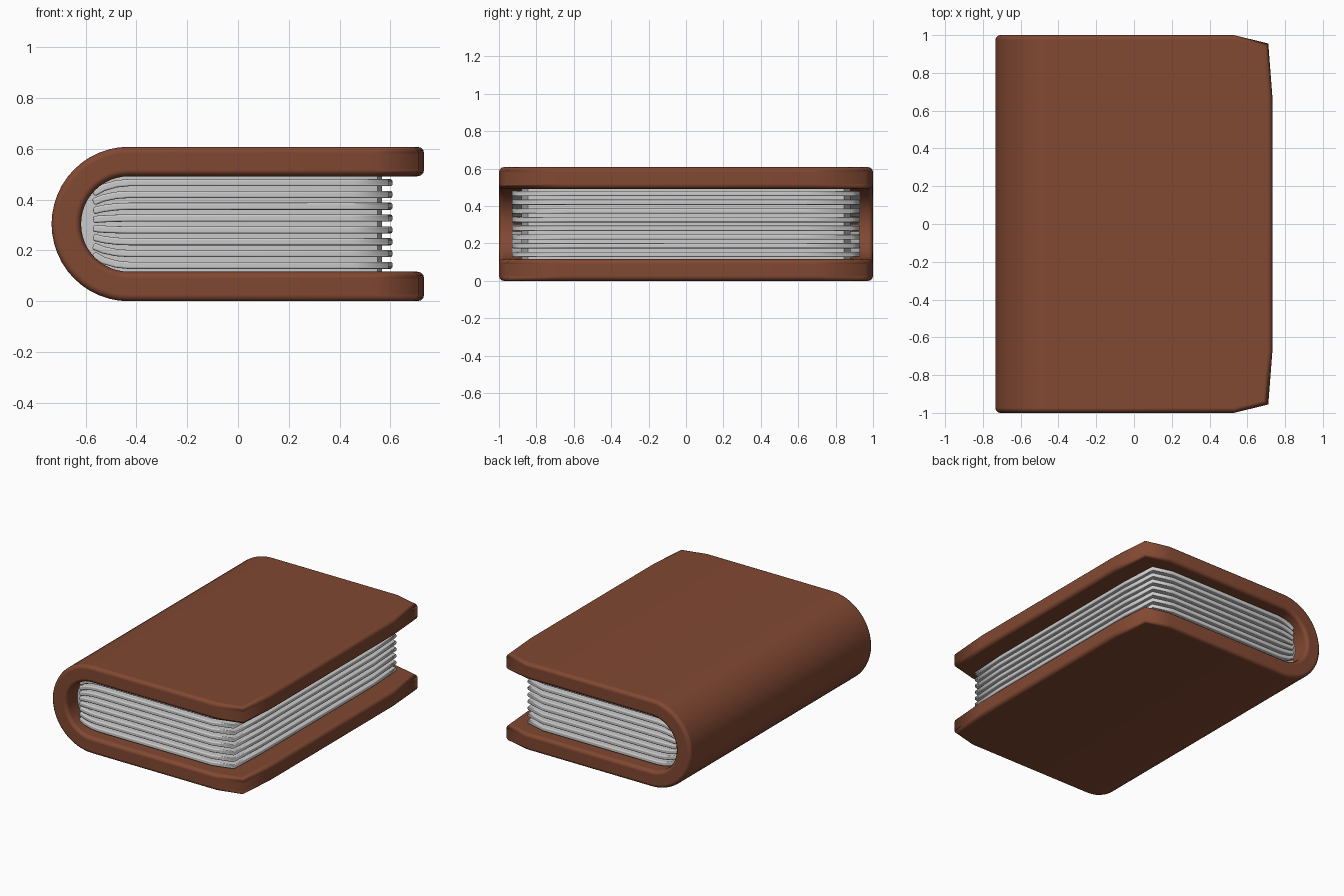
import bpy, bmesh, math

if "Cube" in bpy.data.objects:
    bpy.data.objects.remove(bpy.data.objects["Cube"])

CZ = 0.304      # mid height of the book
SPINE_X = -0.43  # centre of the rounded spine


def material(name, rgb):
    m = bpy.data.materials.new(name)
    m.diffuse_color = (*rgb, 1)
    m.use_nodes = True
    m.node_tree.nodes["Principled BSDF"].inputs["Base Color"].default_value = m.diffuse_color
    return m


def finish(name, bm, mat=None):
    me = bpy.data.meshes.new(name)
    bm.to_mesh(me)
    bm.free()
    for p in me.polygons:
        p.use_smooth = True
    ob = bpy.data.objects.new(name, me)
    bpy.context.collection.objects.link(ob)
    if mat:
        me.materials.append(mat)
    return ob


def sheet(name, rows, thickness, bevel, setback, mat=None):
    """Thick sheet through rows of (x, z, half_width); fore-edge rows (x > 0.5) bow out."""
    bm = bmesh.new()
    grid = []
    for x, z, w, fore in rows:
        grid.append([bm.verts.new((x - (setback if fore and abs(t) == 1 else 0), t * w, z))
                     for t in (-1, -0.7, 0, 0.7, 1)])
    for a, b in zip(grid, grid[1:]):
        for i in range(4):
            bm.faces.new((a[i], a[i + 1], b[i + 1], b[i]))
    ob = finish(name, bm, mat)
    so = ob.modifiers.new("thickness", 'SOLIDIFY')
    so.thickness = thickness
    so.offset = 0
    so.use_even_offset = True
    be = ob.modifiers.new("round_rim", 'BEVEL')
    be.width = bevel
    be.segments = 3
    be.limit_method = 'ANGLE'
    be.angle_limit = math.radians(75)
    be.harden_normals = True
    return ob


# Leather cover: bottom board, round spine, top board
leather = material("leather", (0.22, 0.065, 0.032))
R = 0.246
rows = [(0.733, CZ - R, 0.955, True), (0.53, CZ - R, 1, False)]
for i in range(25):
    a = -math.pi / 2 - math.pi * i / 24
    rows.append((SPINE_X + R * math.cos(a), CZ + R * math.sin(a), 1, False))
rows += [(0.53, CZ + R, 1, False), (0.733, CZ + R, 0.955, True)]
sheet("cover", rows, 0.116, 0.026, 0.022, leather)

# Protruding pages, pinched together toward the spine
for k in range(8):
    d = (k - 3.5) * 0.0465
    rows = [(0.608, CZ + d, 0.89, True), (0.45, CZ + d, 0.93, False)]
    for x, f in ((-0.43, 1), (-0.48, 0.97), (-0.53, 0.88), (-0.57, 0.74)):
        rows.append((x, CZ + d * f, 0.93, False))
    sheet(f"page_{k + 1}", rows, 0.028, 0.008, 0.015)

# Recessed page block filling the gaps and the spine hollow
r = 0.188
stations = [(SPINE_X - r * math.cos(math.pi / 2 * i / 12),
             max(r * math.sin(math.pi / 2 * i / 12), 0.004), 0.88) for i in range(13)]
stations += [(0.42, r, 0.88), (0.55, r, 0.845), (0.568, r, 0.62)]
bm = bmesh.new()
rings = [[bm.verts.new((x, sy * w, CZ + sz * h))
          for sy, sz in ((-1, -1), (1, -1), (1, 1), (-1, 1))] for x, h, w in stations]
for a, b in zip(rings, rings[1:]):
    for i in range(4):
        j = (i + 1) % 4
        bm.faces.new((a[i], a[j], b[j], b[i]))
bm.faces.new(rings[0])
bm.faces.new(rings[-1])
bmesh.ops.recalc_face_normals(bm, faces=bm.faces)
core = finish("page_block", bm)
core.select_set(True)
bpy.context.view_layer.objects.active = core
bpy.ops.object.shade_smooth_by_angle(angle=math.radians(30))
